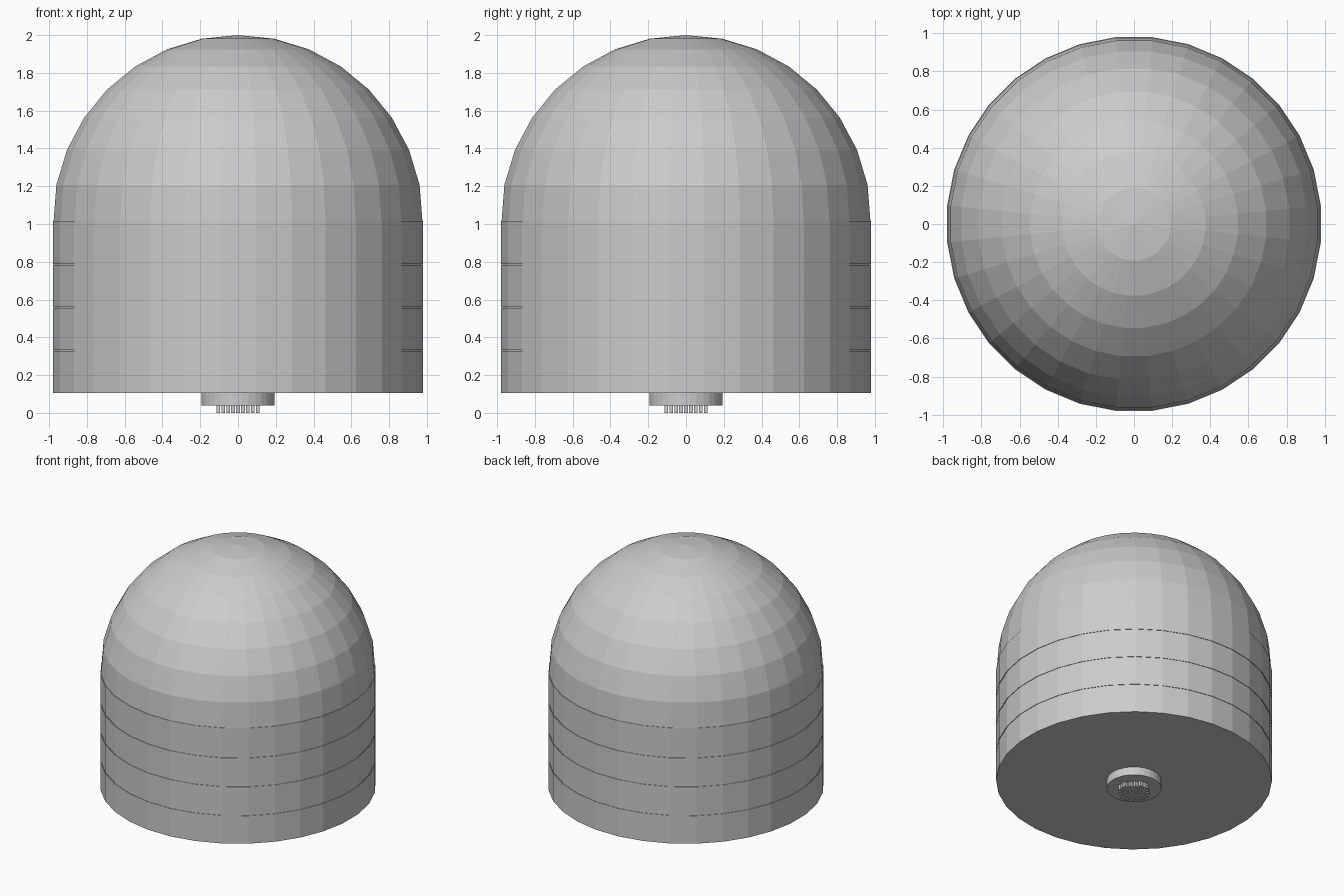
import bpy, bmesh, math
from mathutils import Matrix

cube = bpy.data.objects.get("Cube")
if cube:
    bpy.data.objects.remove(cube, do_unlink=True)

SIDES = 32
HALF = math.pi / SIDES
RADIUS = 0.985
DOME_Z = 1.015
FLOOR = 0.105

grey = bpy.data.materials.new("plain grey")
grey.use_nodes = True
colour = (0.6, 0.6, 0.6, 1)
grey.diffuse_color = colour
grey.node_tree.nodes["Principled BSDF"].inputs["Base Color"].default_value = colour


def finish(name, bm):
    """Turn a bmesh into a grey, flat-shaded object."""
    bmesh.ops.recalc_face_normals(bm, faces=bm.faces)
    mesh = bpy.data.meshes.new(name)
    bm.to_mesh(mesh)
    bm.free()
    mesh.materials.append(grey)
    obj = bpy.data.objects.new(name, mesh)
    bpy.context.collection.objects.link(obj)
    return obj


def lathe(name, profile):
    """Revolve (radius, z) points, with flat facets facing the main axes."""
    bm = bmesh.new()
    rings = []
    for r, z in profile:
        if r < 1e-5:
            rings.append([bm.verts.new((0, 0, z))] * SIDES)
            continue
        angles = [HALF + 2 * HALF * i for i in range(SIDES)]
        rings.append([bm.verts.new((r * math.cos(a), r * math.sin(a), z)) for a in angles])
    for low, high in zip(rings, rings[1:]):
        for i in range(SIDES):
            j = (i + 1) % SIDES
            corners = [low[i], low[j], high[j], high[i]]
            bm.faces.new(list(dict.fromkeys(corners)))
    return finish(name, bm)


# Body: four stacked bands parted by fine grooves, closed by a faceted dome
BANDS, GROOVE, DEPTH = 4, 0.008, 0.004
step = (DOME_Z - FLOOR) / BANDS
profile = [(0, FLOOR)]
for n in range(BANDS):
    base = FLOOR + n * step
    top = base + step - (GROOVE if n < BANDS - 1 else 0)
    profile += [(RADIUS, base), (RADIUS, top), (RADIUS - DEPTH, top)]
    if n < BANDS - 1:
        profile.append((RADIUS - DEPTH, base + step))
for n in range(1, 9):
    a = n * math.pi / 16
    profile.append((RADIUS * math.cos(a), DOME_Z + RADIUS * math.sin(a)))
lathe("domed_body", profile)

# Round boss under the body
lathe("base_boss", [(0, 0.04), (0.195, 0.04), (0.195, FLOOR), (0, FLOOR)])

# Cluster of small contact pins under the boss
bm = bmesh.new()
PITCH, WIDTH, HEIGHT = 0.026, 0.02, 0.042
for i in range(-4, 5):
    for j in range(-4, 5):
        if math.hypot(i, j) < 4.2:
            place = Matrix.Translation((i * PITCH, j * PITCH, HEIGHT / 2))
            size = Matrix.Diagonal((WIDTH, WIDTH, HEIGHT, 1))
            bmesh.ops.create_cube(bm, size=1, matrix=place @ size)
finish("contact_pins", bm)
